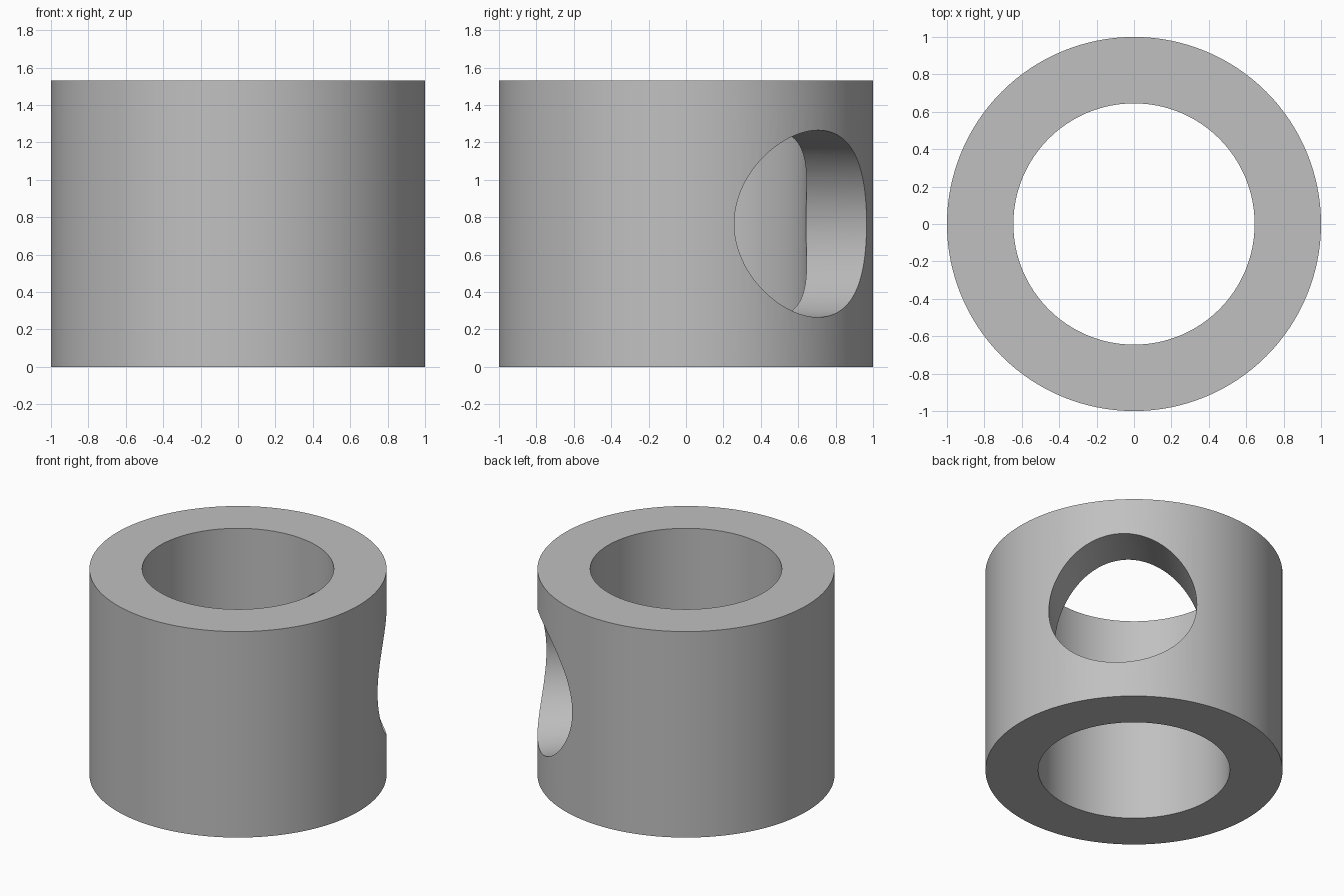
import bpy
import math

cube = bpy.data.objects.get("Cube")
if cube:
    bpy.data.objects.remove(cube, do_unlink=True)

OUTER, INNER, HEIGHT, HOLE = 1.0, 0.645, 1.53, 0.5

grey = bpy.data.materials.new("plain grey")
grey.use_nodes = True
grey.diffuse_color = (0.53, 0.53, 0.53, 1)
grey.node_tree.nodes["Principled BSDF"].inputs["Base Color"].default_value = grey.diffuse_color


def cylinder(name, radius, depth, location, sides, rotation=(0, 0, 0)):
    bpy.ops.mesh.primitive_cylinder_add(vertices=sides, radius=radius, depth=depth,
                                        location=location, rotation=rotation)
    obj = bpy.context.object
    obj.name = name
    obj.data.materials.append(grey)
    return obj


def cut(target, cutter):
    mod = target.modifiers.new(cutter.name, 'BOOLEAN')
    mod.operation = 'DIFFERENCE'
    mod.solver = 'EXACT'
    mod.object = cutter
    bpy.ops.object.select_all(action='DESELECT')
    target.select_set(True)
    bpy.context.view_layer.objects.active = target
    bpy.ops.object.modifier_apply(modifier=mod.name)
    bpy.data.objects.remove(cutter, do_unlink=True)


# Thick round sleeve
sleeve = cylinder("sleeve", OUTER, HEIGHT, (0, 0, HEIGHT / 2), 128)

# Vertical bore through the middle
cut(sleeve, cylinder("bore", INNER, HEIGHT * 2, (0, 0, HEIGHT / 2), 128))

# Round side hole through one wall, on the diagonal at the back left
side = math.radians(45)
reach = 1.5
centre = (math.cos(side) * reach / 2, math.sin(side) * reach / 2, HEIGHT / 2)
cut(sleeve, cylinder("side_hole", HOLE, reach, centre, 96, (0, math.pi / 2, side)))

# Smooth walls with crisp rims
bpy.ops.object.shade_smooth_by_angle(angle=math.radians(25))
